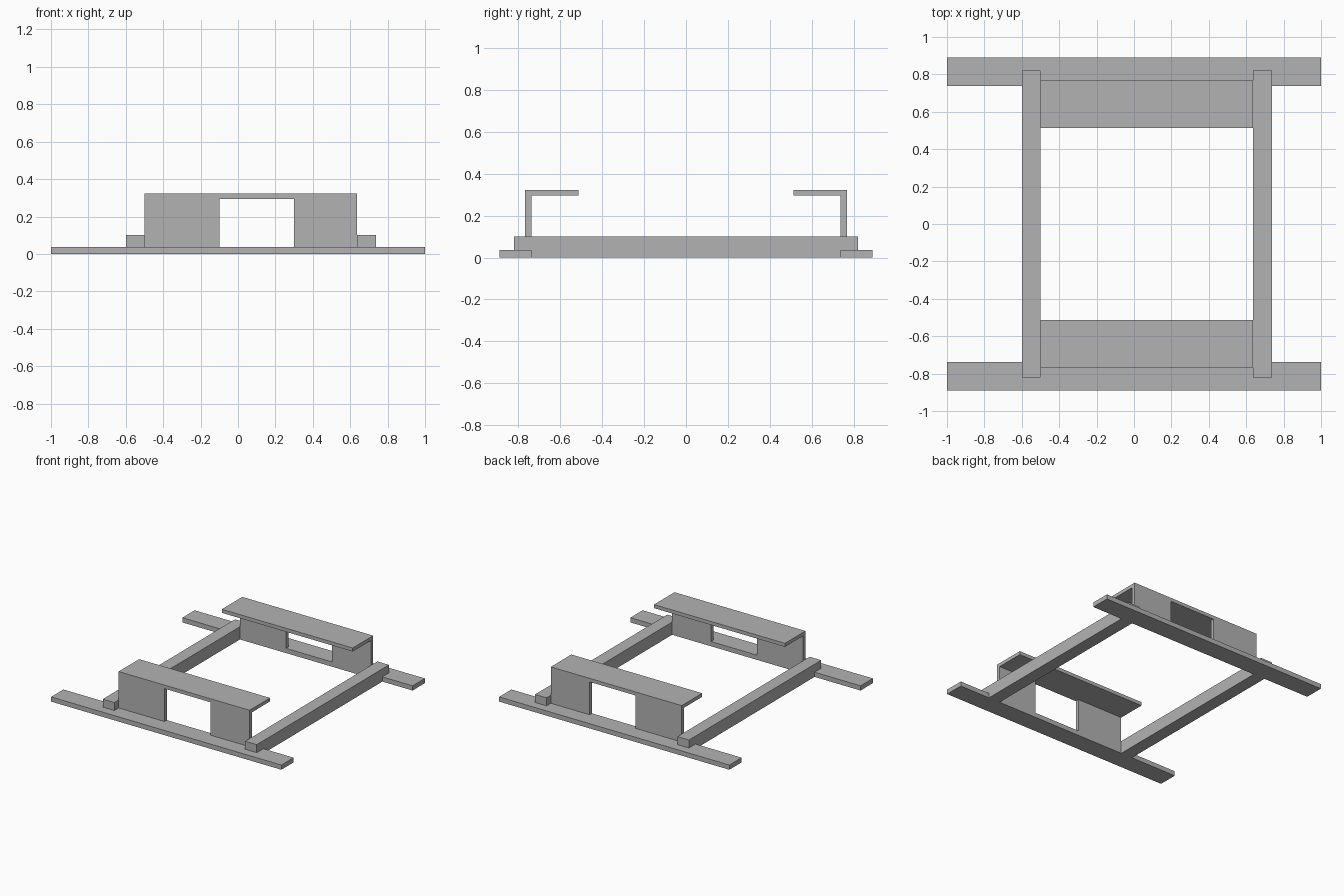
import bpy
import bmesh

cube = bpy.data.objects.get("Cube")
if cube:
    bpy.data.objects.remove(cube, do_unlink=True)

grey = bpy.data.materials.new("plain grey")
grey.use_nodes = True
grey.diffuse_color = (0.45, 0.45, 0.45, 1)
grey.node_tree.nodes["Principled BSDF"].inputs["Base Color"].default_value = (0.45, 0.45, 0.45, 1)

FOOT_TOP, BEAM_TOP = 0.037, 0.1
SHELF_LOW, SHELF_TOP = 0.295, 0.323
INNER, PLATE_OUT, FOOT_OUT = 0.738, 0.767, 0.89


def extrude_profile(bm, points, x0, x1):
    """Sweep a closed (y, z) outline from x0 to x1."""
    face = bm.faces.new([bm.verts.new((x0, y, z)) for y, z in points])
    swept = bmesh.ops.extrude_face_region(bm, geom=[face])["geom"]
    for v in swept:
        if isinstance(v, bmesh.types.BMVert):
            v.co.x = x1


def make_part(name, sections):
    """Build one object from (outline, x0, x1) sections."""
    bm = bmesh.new()
    for points, x0, x1 in sections:
        extrude_profile(bm, points, x0, x1)
    bmesh.ops.remove_doubles(bm, verts=bm.verts, dist=0.0001)
    bmesh.ops.recalc_face_normals(bm, faces=bm.faces)
    mesh = bpy.data.meshes.new(name)
    bm.to_mesh(mesh)
    bm.free()
    mesh.materials.append(grey)
    obj = bpy.data.objects.new(name, mesh)
    bpy.context.collection.objects.link(obj)
    return obj


def rect(y0, y1, z0, z1):
    return [(y0, z0), (y1, z0), (y1, z1), (y0, z1)]


# Long beams, notched at both ends to sit over the foot boards
beam_end = 0.82
beam = [(-INNER, 0), (INNER, 0), (INNER, FOOT_TOP), (beam_end, FOOT_TOP),
        (beam_end, BEAM_TOP), (-beam_end, BEAM_TOP), (-beam_end, FOOT_TOP), (-INNER, FOOT_TOP)]
make_part("right_beam", [(beam, -0.6, -0.5)])
make_part("left_beam", [(beam, 0.637, 0.737)])

# Foot boards and the angle brackets with a central opening, front and back
for side, s in (("front", -1), ("back", 1)):
    make_part(side + "_foot_board", [(rect(s * INNER, s * FOOT_OUT, 0, FOOT_TOP), -1, 1)])

    lip = 0.513
    angle = [(s * INNER, FOOT_TOP), (s * PLATE_OUT, FOOT_TOP), (s * PLATE_OUT, SHELF_TOP),
             (s * lip, SHELF_TOP), (s * lip, SHELF_LOW), (s * INNER, SHELF_LOW)]
    bridge = rect(s * lip, s * PLATE_OUT, SHELF_LOW, SHELF_TOP)
    bracket = make_part(side + "_bracket", [(angle, -0.5, -0.1), (angle, 0.3, 0.637)])
    shelf = make_part(side + "_bracket_bridge", [(bridge, -0.1, 0.3)])
